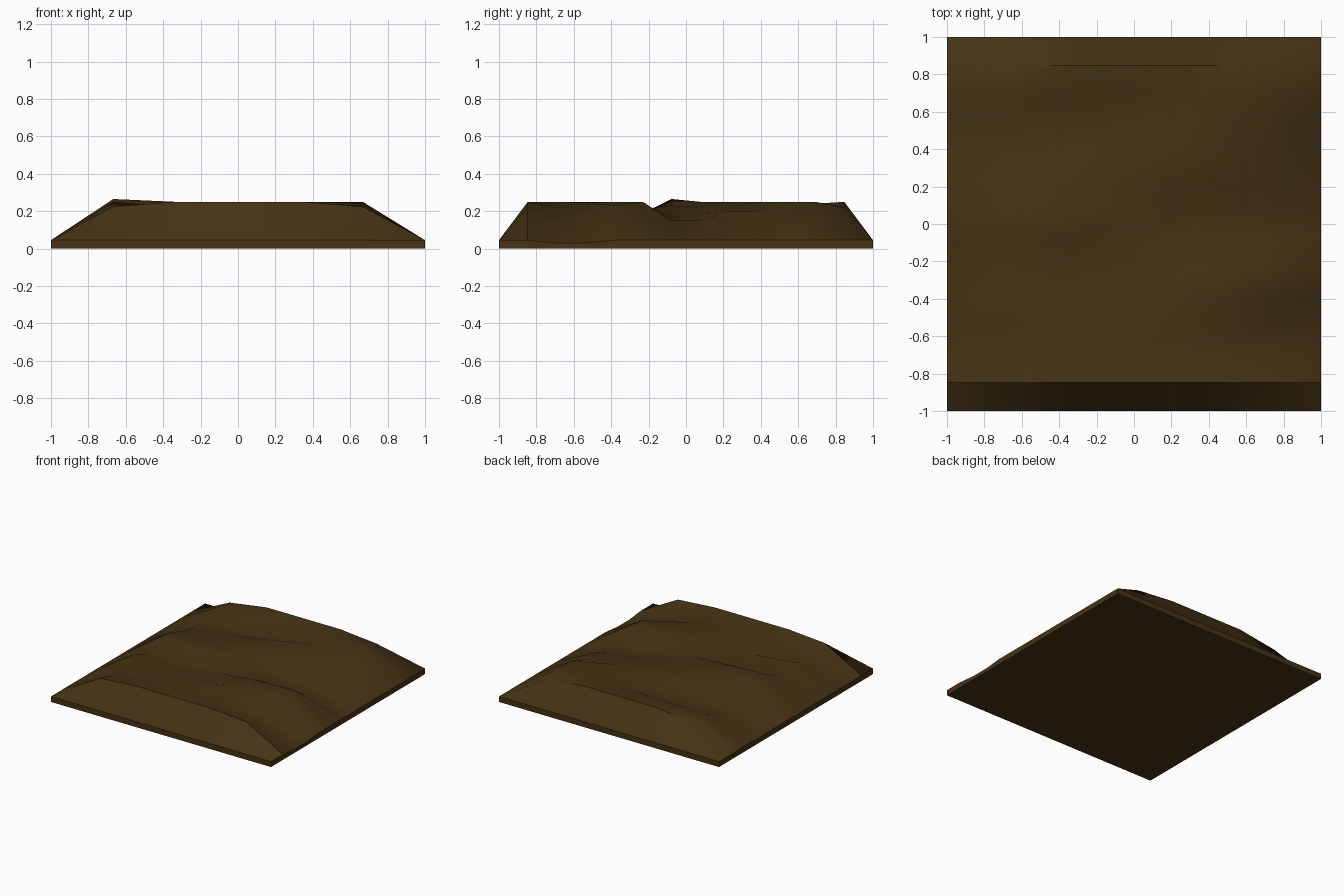
import bpy, bmesh

if "Cube" in bpy.data.objects:
    bpy.data.objects.remove(bpy.data.objects["Cube"])

# Interior ground heights: one row per step from front to back, left to right
HEIGHTS = [
    (.225, .25, .25, .25, .225),
    (.19, .24, .25, .22, .16),
    (.18, .22, .25, .245, .15),
    (.25, .22, .21, .25, .23),
    (.19, .18, .21, .24, .25),
    (.265, .25, .23, .17, .15),
    (.25, .25, .22, .19, .15),
    (.20, .22, .25, .22, .20),
    (.17, .20, .25, .25, .20),
    (.16, .17, .20, .24, .25),
    (.225, .235, .24, .24, .25),
    (.20, .25, .25, .25, .22),
]
COLS, ROWS = 6, 13
RIM = 0.045

# Rolling top surface
bm = bmesh.new()
bmesh.ops.create_grid(bm, x_segments=COLS, y_segments=ROWS, size=1)
for v in bm.verts:
    i = round((v.co.x + 1) / 2 * COLS)
    j = round((v.co.y + 1) / 2 * ROWS)
    inside = 0 < i < COLS and 0 < j < ROWS
    v.co.z = HEIGHTS[j - 1][i - 1] if inside else RIM
    if i == COLS and j in (2, 3):
        v.co.z = 0.03

# Rim walls and flat underside
rim = [e for e in bm.edges if e.is_boundary]
ext = bmesh.ops.extrude_edge_only(bm, edges=rim)["geom"]
for v in ext:
    if isinstance(v, bmesh.types.BMVert):
        v.co.z = 0
bmesh.ops.holes_fill(bm, edges=[e for e in bm.edges if e.is_boundary], sides=0)
bmesh.ops.recalc_face_normals(bm, faces=bm.faces)

mesh = bpy.data.meshes.new("ground_tile")
bm.to_mesh(mesh)
bm.free()
ground = bpy.data.objects.new("ground_tile", mesh)
bpy.context.collection.objects.link(ground)

# Dark soil colour
soil = bpy.data.materials.new("soil")
soil.diffuse_color = (0.06, 0.032, 0.007, 1)
soil.use_nodes = True
soil.node_tree.nodes["Principled BSDF"].inputs["Base Color"].default_value = soil.diffuse_color
mesh.materials.append(soil)

bpy.context.view_layer.objects.active = ground
ground.select_set(True)
bpy.ops.object.shade_smooth_by_angle(angle=0.6)
